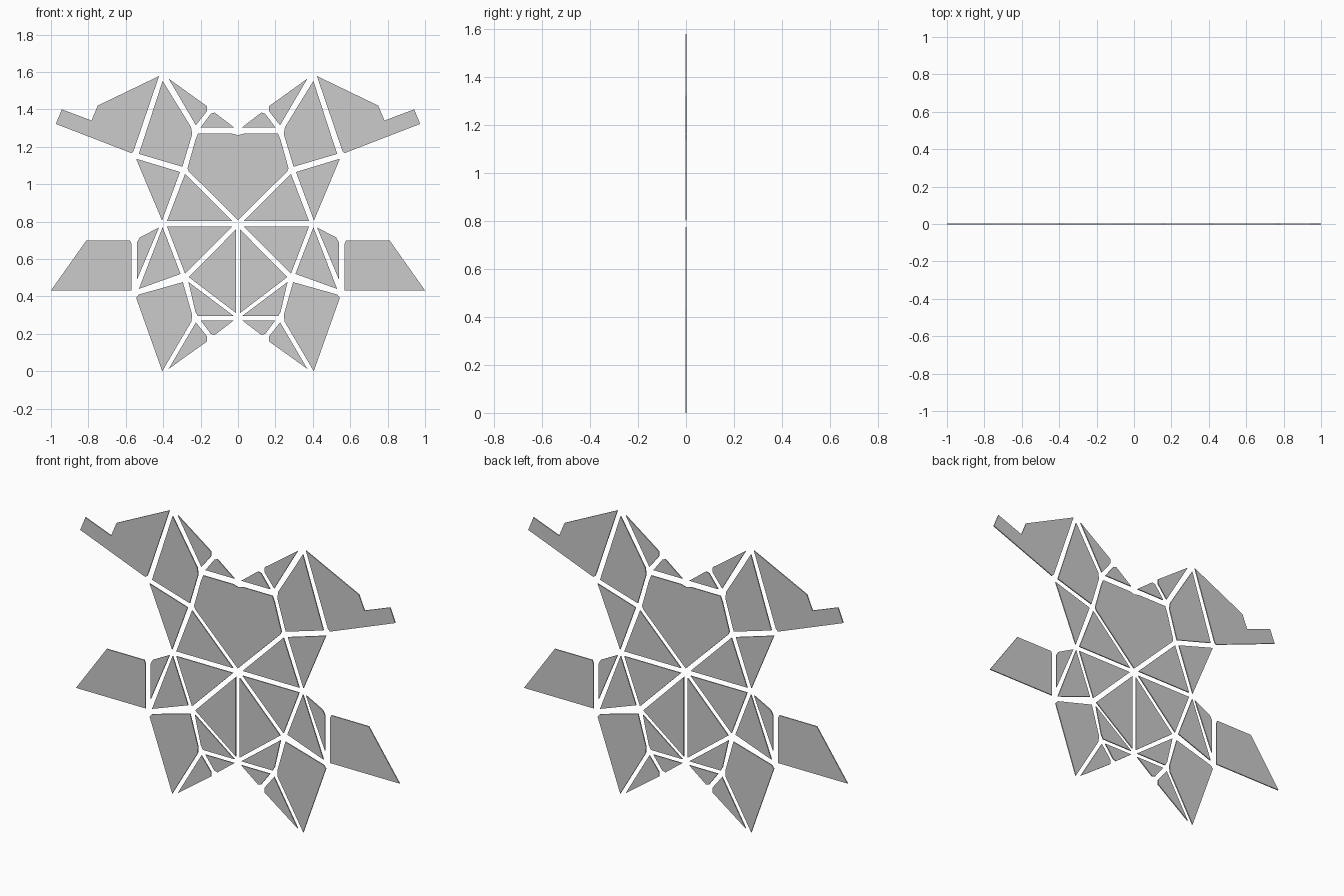
import bpy, bmesh

THICK = 0.006
MID_Z = 0.788   # line about which the upper and lower panels repeat


def panel(name, pts):
    """Flat plate from an (x, z) outline, extruded along y."""
    bm = bmesh.new()
    face = bm.faces.new([bm.verts.new((x, -THICK / 2, z)) for x, z in pts])
    ext = bmesh.ops.extrude_face_region(bm, geom=[face])
    verts = [v for v in ext["geom"] if isinstance(v, bmesh.types.BMVert)]
    bmesh.ops.translate(bm, verts=verts, vec=(0, THICK, 0))
    bmesh.ops.recalc_face_normals(bm, faces=bm.faces[:])
    mesh = bpy.data.meshes.new(name)
    bm.to_mesh(mesh)
    bm.free()
    obj = bpy.data.objects.new(name, mesh)
    bpy.context.collection.objects.link(obj)


def pair(name, pts):
    panel(name + "_right", pts)
    panel(name + "_left", [(-x, z) for x, z in pts])


# Panels that appear once on each side
sides = {
    "upper_wing": [(0.422, 1.578), (0.75, 1.42), (0.783, 1.34), (0.942, 1.4),
                   (0.974, 1.322), (0.57, 1.166), (0.558, 1.178)],
    "upper_arm": [(0.403, 1.552), (0.251, 1.305), (0.245, 1.267), (0.297, 1.093),
                  (0.53, 1.162)],
    "upper_outer_triangle": [(0.545, 1.136), (0.31, 1.065), (0.406, 0.805)],
    "lower_outer_triangle": [(0.403, 0.77), (0.53, 0.44), (0.307, 0.52)],
    "lower_centre": [(0.012, 0.757), (0.263, 0.503), (0.012, 0.312)],
    "side_sliver": [(0.422, 0.769), (0.525, 0.715), (0.539, 0.69), (0.539, 0.492)],
    "lower_wing": [(0.578, 0.7), (0.81, 0.7), (1.0, 0.432), (0.57, 0.432), (0.57, 0.68)],
    "lower_leg": [(0.295, 0.476), (0.53, 0.41), (0.545, 0.393), (0.405, 0.0),
                  (0.248, 0.267), (0.246, 0.305)],
    "lower_inner_triangle": [(0.265, 0.477), (0.022, 0.295), (0.215, 0.295), (0.228, 0.318)],
}
for name, pts in sides.items():
    pair(name, pts)

# Panels repeated above and below the middle line
repeated = {
    "tip_sliver": [(0.371, 1.564), (0.166, 1.417), (0.166, 1.39), (0.225, 1.315)],
    "small_triangle": [(0.125, 1.383), (0.145, 1.377), (0.2, 1.304), (0.022, 1.304)],
    "waist_triangle": [(0.283, 1.055), (0.38, 0.802), (0.03, 0.802)],
}
for name, pts in repeated.items():
    pair("upper_" + name, pts)
    pair("lower_" + name, [(x, 2 * MID_Z - z) for x, z in pts])

# Central shield: half outline joined with its mirror
half = [(0.03, 1.27), (0.214, 1.27), (0.228, 1.235), (0.27, 1.085), (0.263, 1.068)]
panel("centre_shield", [(0, 1.262)] + half + [(0, 0.808)] + [(-x, z) for x, z in half[::-1]])
